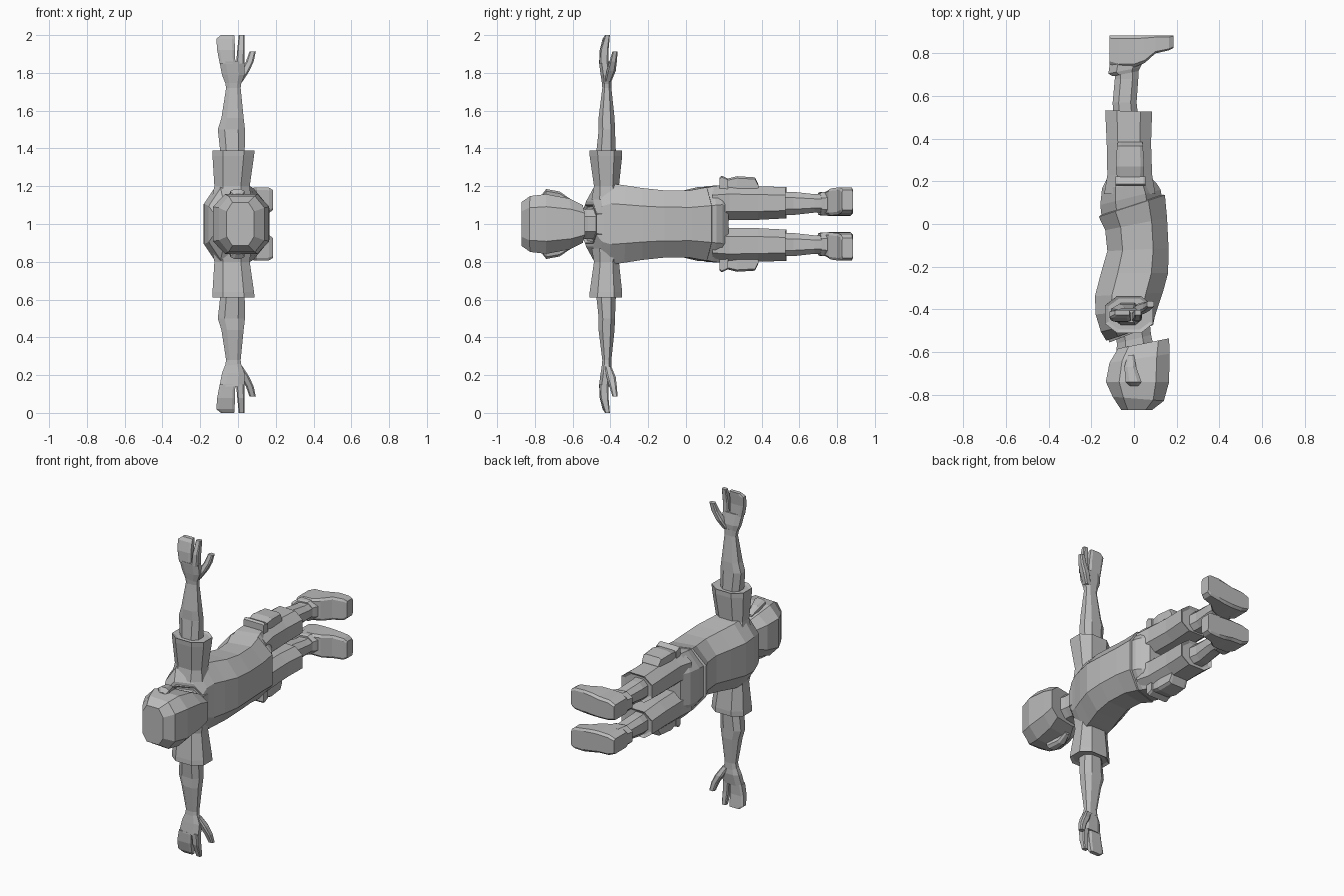
import bpy, bmesh, math

grey = bpy.data.materials.new("plain grey")
grey.diffuse_color = (0.5, 0.5, 0.5, 1)


def loft(name, axis, sections, k=0.5, mirror=False):
    """Chamfered-box rings joined along one axis.
    Section: (position, a_min, a_max, b_min, b_max, tilt along a).
    axis y: a = x, b = z;  axis z: a = x, b = y;  axis x: a = y, b = z."""
    bm = bmesh.new()
    rings = []
    for s in sections:
        p, a0, a1, b0, b1 = s[:5]
        tilt = s[5] if len(s) > 5 else 0
        ca, cb, ha, hb = (a0 + a1) / 2, (b0 + b1) / 2, (a1 - a0) / 2, (b1 - b0) / 2
        ring = []
        for u, v in ((1, -k), (1, k), (k, 1), (-k, 1), (-1, k), (-1, -k), (-k, -1), (k, -1)):
            a, b, q = ca + u * ha, cb + v * hb, p + tilt * u * ha
            co = {'x': (q, a, b), 'y': (a, q, b), 'z': (a, b, q)}[axis]
            ring.append(bm.verts.new(co))
        rings.append(ring)
    for r, t in zip(rings, rings[1:]):
        for i in range(8):
            j = (i + 1) % 8
            bm.faces.new((r[i], r[j], t[j], t[i]))
    bm.faces.new(rings[0])
    bm.faces.new(rings[-1])
    bmesh.ops.recalc_face_normals(bm, faces=bm.faces)
    me = bpy.data.meshes.new(name)
    bm.to_mesh(me)
    bm.free()
    me.materials.append(grey)
    ob = bpy.data.objects.new(name, me)
    ob.location.z = 1
    bpy.context.collection.objects.link(ob)
    if mirror:
        m = ob.modifiers.new("Mirror", 'MIRROR')
        m.use_axis = (False, False, True)
    return ob


def centred(rows):
    """Rows (position, x_min, x_max, half width, tilt) about the body midline."""
    return [(p, a, b, -h, h, t) for p, a, b, h, t in rows]


# Shirt body with slanted hem and neckline
loft("shirt", 'y', centred([
    (.09, -.155, .135, .185, .33), (.085, -.165, .145, .195, .33),
    (.0, -.135, .155, .177, .2), (-.12, -.125, .162, .178, .05),
    (-.23, -.155, .16, .19, 0), (-.33, -.183, .135, .205, .05),
    (-.41, -.18, .11, .215, .1), (-.475, -.155, .095, .19, .25),
    (-.51, -.13, .085, .12, .35)]))
# Collar
loft("collar", 'y', centred([(-.47, -.13, .10, .115, .4), (-.515, -.115, .09, .1, .4),
                            (-.50, -.1, .075, .085, .4)]))
# Neck and head
loft("neck", 'y', centred([(-.44, -.10, .07, .085, .2), (-.54, -.08, .08, .078, .25),
                           (-.63, -.085, .10, .085, .25)]))
loft("head", 'y', centred([
    (-.56, -.075, .165, .10, .2), (-.63, -.115, .166, .135, .15),
    (-.74, -.132, .165, .158, 0), (-.82, -.10, .14, .148, -.08),
    (-.872, -.06, .085, .115, 0)]), k=.58)
# Ears
loft("ear", 'y', [(-.76, -.02, .02, .13, .16), (-.74, -.04, .035, .14, .185),
                  (-.67, -.045, .01, .13, .172), (-.615, -.03, 0, .11, .135)], mirror=True)

# Sleeves and bare arms
loft("sleeve", 'z', [(.13, -.14, .07, -.50, -.33), (.2, -.125, .062, -.487, -.355),
                     (.36, -.135, .085, -.51, -.338), (.39, -.135, .088, -.512, -.338),
                     (.383, -.12, .075, -.495, -.35)], mirror=True)
loft("arm", 'z', [(.35, -.09, .035, -.478, -.37), (.5, -.107, .037, -.462, -.376),
                  (.56, -.088, .03, -.463, -.378), (.72, -.063, .014, -.443, -.395),
                  (.76, -.07, .018, -.446, -.395)], mirror=True)
# Hands: palm, joined fingers, forefinger, thumb
loft("palm", 'z', [(.74, -.065, .016, -.444, -.397), (.79, -.085, .035, -.452, -.393),
                   (.86, -.098, .034, -.461, -.405)], mirror=True)
loft("joined_fingers", 'z', [(.85, -.097, -.014, -.46, -.41), (.92, -.11, -.016, -.457, -.412),
                             (.98, -.115, -.018, -.442, -.405),
                             (1.0, -.09, -.02, -.428, -.403)], k=.7, mirror=True)
loft("forefinger", 'z', [(.85, -.01, .033, -.458, -.41), (.92, -.004, .034, -.455, -.41),
                         (1.0, .004, .034, -.428, -.403)], k=.7, mirror=True)
loft("thumb", 'z', [(.755, -.015, .025, -.43, -.395), (.81, .012, .06, -.42, -.372),
                    (.86, .042, .083, -.405, -.366), (.912, .06, .094, -.39, -.362)],
     k=.6, mirror=True)

# Trousers: hips and legs
loft("hips", 'y', centred([(.06, -.15, .135, .185, .3), (.125, -.158, .125, .2, .25),
                           (.18, -.15, .105, .205, .1), (.225, -.12, .07, .195, 0)]))
loft("trouser_leg", 'y', [(.14, -.14, .10, .012, .20), (.23, -.125, .085, .02, .205),
                          (.38, -.128, .08, .022, .20), (.53, -.135, .085, .03, .195, -.03),
                          (.52, -.115, .065, .045, .18, -.03)], mirror=True)
# Side pockets with flaps
loft("pocket", 'y', [(.20, -.078, .042, .17, .235), (.27, -.085, .048, .17, .253),
                     (.365, -.08, .042, .17, .247), (.385, -.075, .04, .17, .205)],
     k=.75, mirror=True)
loft("pocket_flap", 'y', [(.178, -.086, .055, .16, .245), (.188, -.086, .055, .16, .256),
                          (.222, -.086, .055, .16, .24)], k=.85, mirror=True)
# Shins
loft("shin", 'y', [(.50, -.098, .02, .047, .17), (.57, -.1, .012, .048, .17),
                   (.68, -.09, .02, .06, .158), (.76, -.09, .02, .06, .158)], mirror=True)
# Shoes: ankle cuff and foot
loft("shoe_cuff", 'y', [(.705, -.1, .02, .05, .165, .2), (.72, -.12, .03, .045, .17, .2),
                        (.78, -.11, .05, .045, .172, 0)], mirror=True)
loft("shoe", 'x', [(-.115, .75, .885, .06, .155), (-.07, .735, .885, .046, .175),
                   (.0, .735, .885, .043, .178), (.05, .755, .885, .045, .188),
                   (.10, .80, .885, .05, .194), (.165, .815, .885, .058, .192),
                   (.185, .825, .885, .075, .18)], k=.8, mirror=True)
